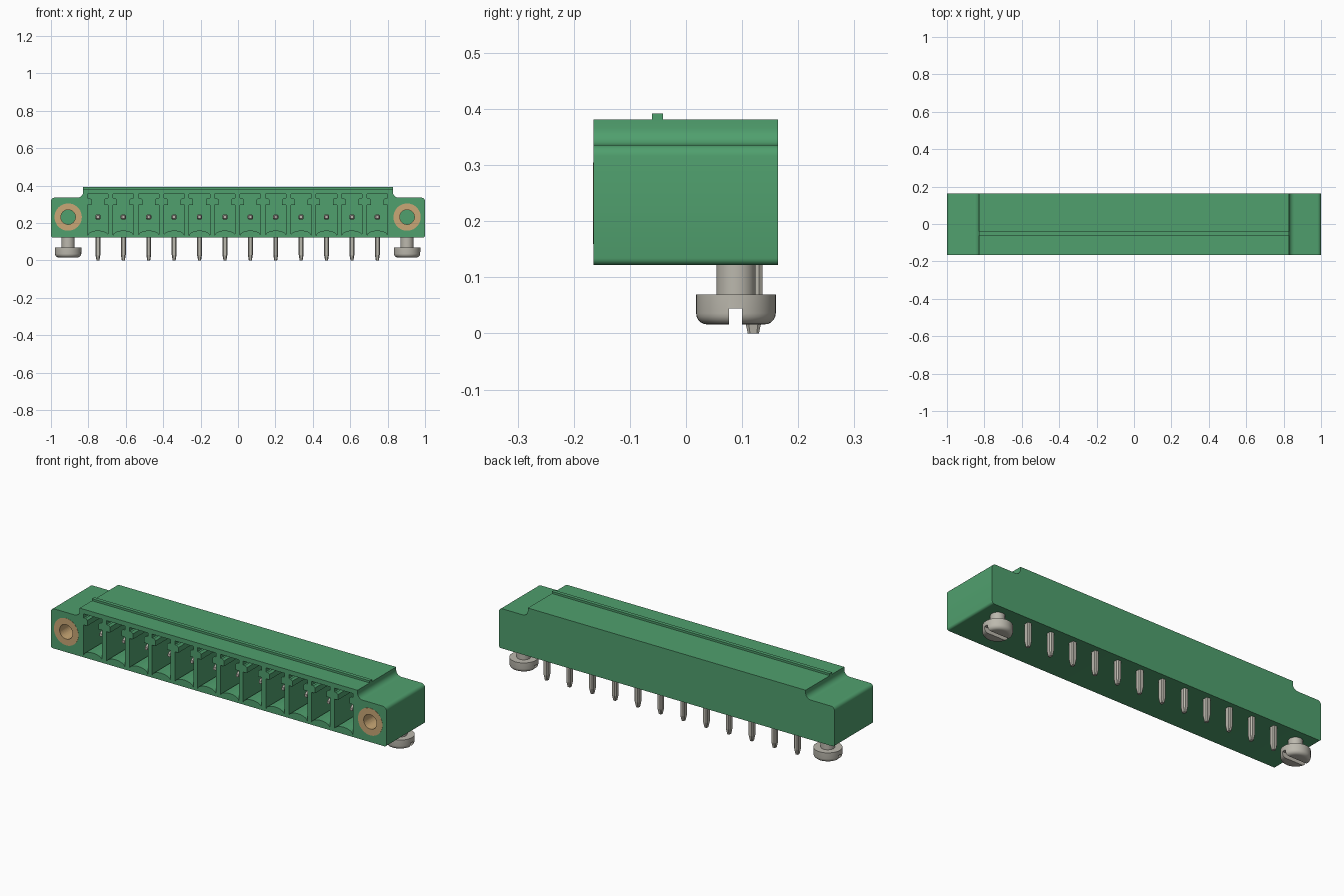
import bpy, bmesh, math
from mathutils import Vector

if "Cube" in bpy.data.objects:
    bpy.data.objects.remove(bpy.data.objects["Cube"])

PINS, PITCH, SHIFT = 12, 0.1358, -0.002
FRONT, BACK, AXIS_Z = -0.165, 0.164, 0.232
PIN_X = [SHIFT + (i - (PINS - 1) / 2) * PITCH for i in range(PINS)]
SCREW_X = [SHIFT - 0.906, SHIFT + 0.906]


def material(name, rgb):
    m = bpy.data.materials.new(name)
    m.use_nodes = True
    m.diffuse_color = (*rgb, 1)
    bsdf = m.node_tree.nodes["Principled BSDF"]
    bsdf.inputs["Base Color"].default_value = (*rgb, 1)
    bsdf.inputs["Roughness"].default_value = 0.6
    return m


GREEN = material("green plastic", (0.08, 0.35, 0.155))
METAL = material("tinned metal", (0.50, 0.48, 0.42))
BRASS = material("brass", (0.59, 0.39, 0.18))


def finish(name, bm, mat, smooth=True):
    bmesh.ops.recalc_face_normals(bm, faces=bm.faces)
    mesh = bpy.data.meshes.new(name)
    bm.to_mesh(mesh)
    bm.free()
    ob = bpy.data.objects.new(name, mesh)
    bpy.context.collection.objects.link(ob)
    mesh.materials.append(mat)
    if smooth:
        smooth_edges(ob)
    return ob


def activate(ob):
    bpy.ops.object.select_all(action="DESELECT")
    ob.select_set(True)
    bpy.context.view_layer.objects.active = ob


def smooth_edges(ob):
    activate(ob)
    bpy.ops.object.shade_smooth_by_angle(angle=math.radians(35))


def extrude(bm, outline, y0, y1):
    """Prism along y from an outline of (x, z) points."""
    face = bm.faces.new([bm.verts.new((x, y0, z)) for x, z in outline])
    new = bmesh.ops.extrude_face_region(bm, geom=[face])["geom"]
    moved = [v for v in new if isinstance(v, bmesh.types.BMVert)]
    bmesh.ops.translate(bm, verts=moved, vec=(0, y1 - y0, 0))


def arc(cx, cz, r, a0, a1, n=8):
    angles = [math.radians(a0 + (a1 - a0) * i / n) for i in range(n + 1)]
    return [(cx + r * math.cos(a), cz + r * math.sin(a)) for a in angles]


def circle(cx, cz, r, n=40):
    return arc(cx, cz, r, 0, 360, n)[:-1]


def cut(ob, bm):
    """Subtract a mesh from an object."""
    cutter = finish("cutter", bm, ob.data.materials[0], False)
    cutter.hide_render = True
    mod = ob.modifiers.new("cut", "BOOLEAN")
    mod.operation, mod.solver, mod.object = "DIFFERENCE", "EXACT", cutter
    activate(ob)
    bpy.ops.object.modifier_apply(modifier=mod.name)
    bpy.data.objects.remove(cutter)
    smooth_edges(ob)


def tapered_bar(bm, start, end, width, depth, taper, tip):
    """Four-sided pin with bevelled edges and a tapered end."""
    start, end = Vector(start), Vector(end)
    way = (end - start).normalized()
    side = Vector((1, 0, 0))
    up = way.cross(side)
    rings = []
    for pos, k in ((start, 1), (end - way * taper, 1), (end, tip)):
        ring = []
        for a, b in ((1, .6), (.6, 1), (-.6, 1), (-1, .6), (-1, -.6), (-.6, -1), (.6, -1), (1, -.6)):
            ring.append(bm.verts.new(pos + side * a * width * k / 2 + up * b * depth * k / 2))
        rings.append(ring)
    for r, s in zip(rings, rings[1:]):
        for i in range(8):
            j = (i + 1) % 8
            bm.faces.new((r[i], r[j], s[j], s[i]))
    bm.faces.new(rings[0])
    bm.faces.new(rings[-1])


# Housing: stepped profile with rounded corners and a fillet at each step
half = (arc(0.988, 0.134, 0.012, -90, 0, 4) + arc(0.98, 0.316, 0.02, 0, 90, 5)
        + arc(0.858, 0.366, 0.03, 270, 180, 6) + [(0.828, 0.381)])
bm = bmesh.new()
extrude(bm, half + [(-x, z) for x, z in reversed(half)], FRONT, BACK)
housing = finish("housing", bm, GREEN)

# Keyed contact pockets and insert bores
bm = bmesh.new()
pocket = [(0.055, 0.134), (0.055, 0.297), (0.034, 0.297), (0.034, 0.326),
          (0.044, 0.335), (0.055, 0.335), (0.055, 0.356)]
arch = [(-0.055 * math.cos(math.pi * i / 10), 0.134 + 0.026 * math.sin(math.pi * i / 10))
        for i in range(1, 10)]
shape = pocket + [(-x, z) for x, z in reversed(pocket)] + arch
for x in PIN_X:
    extrude(bm, [(x + px, pz) for px, pz in shape], FRONT - 0.02, 0.08)
for x in SCREW_X:
    extrude(bm, circle(x, AXIS_Z, 0.073), FRONT - 0.02, 0.04)
cut(housing, bm)

# Top rib
bm = bmesh.new()
extrude(bm, [(-0.828, 0.375), (0.828, 0.375), (0.828, 0.392), (-0.828, 0.392)], -0.061, -0.041)
finish("top_rib", bm, GREEN, False)

# Contacts: horizontal blade and downward solder leg
for i, x in enumerate(PIN_X):
    bm = bmesh.new()
    tapered_bar(bm, (x, 0.13, AXIS_Z), (x, -0.1, AXIS_Z), 0.028, 0.028, 0.02, 0.55)
    tapered_bar(bm, (x, 0.12, 0.24), (x, 0.12, 0), 0.026, 0.033, 0.03, 0.6)
    finish(f"contact_{i + 1}", bm, METAL, False)

# Threaded inserts and slotted screws on both flanges
for side, x in zip(("right", "left"), SCREW_X):
    bm = bmesh.new()
    extrude(bm, circle(x, AXIS_Z, 0.073), FRONT - 0.001, 0.04)
    insert = finish(side + "_insert", bm, BRASS)
    bm = bmesh.new()
    extrude(bm, circle(x, AXIS_Z, 0.039), FRONT - 0.02, 0.06)
    cut(insert, bm)
    bm = bmesh.new()
    extrude(bm, circle(x, AXIS_Z, 0.0395), 0.03, 0.045)
    finish(side + "_insert_floor", bm, GREEN)

    # Screw lathed around its vertical axis
    profile = ([(0, 0.016)] + arc(0.051, 0.036, 0.02, -90, 0, 5)
               + [(0.071, 0.069), (0.035, 0.069), (0.035, 0.14), (0, 0.14)])
    bm = bmesh.new()
    verts = [bm.verts.new((r, 0, z)) for r, z in profile]
    edges = [bm.edges.new(pair) for pair in zip(verts, verts[1:])]
    bmesh.ops.spin(bm, geom=verts + edges, cent=(0, 0, 0), axis=(0, 0, 1),
                   angle=math.tau, steps=40)
    bmesh.ops.remove_doubles(bm, verts=bm.verts, dist=0.0001)
    bmesh.ops.translate(bm, verts=bm.verts, vec=(x, 0.089, 0))
    screw = finish(side + "_screw", bm, METAL)
    bm = bmesh.new()
    extrude(bm, [(x - 0.1, 0), (x + 0.1, 0), (x + 0.1, 0.044), (x - 0.1, 0.044)], 0.077, 0.1)
    cut(screw, bm)
